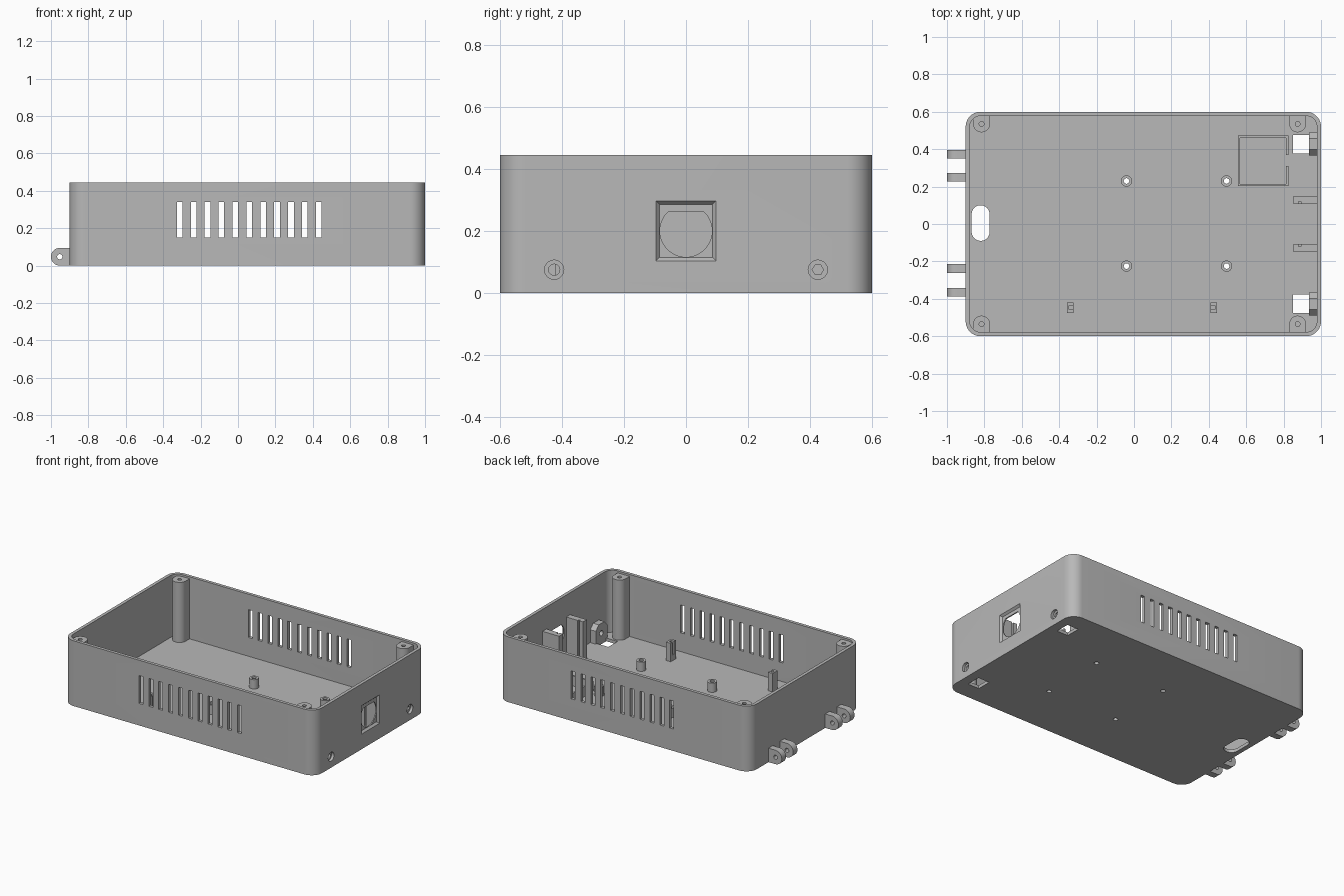
import bpy, bmesh, math
from mathutils import Vector

old = bpy.data.objects.get("Cube")
if old:
    bpy.data.objects.remove(old, do_unlink=True)

grey = bpy.data.materials.new("plain grey")
grey.use_nodes = True
COLOR = (0.48, 0.48, 0.48, 1)
grey.diffuse_color = COLOR
grey.node_tree.nodes["Principled BSDF"].inputs["Base Color"].default_value = COLOR


# 2D outlines
def rect(u0, u1, v0, v1):
    return [(u0, v0), (u1, v0), (u1, v1), (u0, v1)]


def circle(u, v, r, n=32):
    return [(u + r * math.cos(2 * math.pi * i / n), v + r * math.sin(2 * math.pi * i / n))
            for i in range(n)]


def rounded(u0, u1, v0, v1, r, n=10):
    pts = []
    corners = [(u1 - r, v1 - r), (u0 + r, v1 - r), (u0 + r, v0 + r), (u1 - r, v0 + r)]
    for k, (cu, cv) in enumerate(corners):
        for i in range(n + 1):
            a = math.pi / 2 * (k + i / n)
            pts.append((cu + r * math.cos(a), cv + r * math.sin(a)))
    return pts


def prism(name, outline, axis, a, b, taper=1.0):
    """Extrude an outline along an axis from a to b; taper scales the b end."""
    def place(u, v, w):
        return Vector({"x": (w, u, v), "y": (u, w, v), "z": (u, v, w)}[axis])
    cu = sum(p[0] for p in outline) / len(outline)
    cv = sum(p[1] for p in outline) / len(outline)
    bm = bmesh.new()
    lo = [bm.verts.new(place(u, v, a)) for u, v in outline]
    hi = [bm.verts.new(place(cu + (u - cu) * taper, cv + (v - cv) * taper, b))
          for u, v in outline]
    bm.faces.new(lo)
    bm.faces.new(hi)
    for i in range(len(lo)):
        j = (i + 1) % len(lo)
        bm.faces.new((lo[i], lo[j], hi[j], hi[i]))
    bmesh.ops.recalc_face_normals(bm, faces=bm.faces)
    mesh = bpy.data.meshes.new(name)
    bm.to_mesh(mesh)
    bm.free()
    mesh.materials.append(grey)
    obj = bpy.data.objects.new(name, mesh)
    bpy.context.collection.objects.link(obj)
    return obj


def combine(obj, others, operation="DIFFERENCE"):
    """Apply a boolean with each helper, then remove the helper."""
    bpy.context.view_layer.objects.active = obj
    for other in others:
        other.hide_render = True
        mod = obj.modifiers.new("boolean", "BOOLEAN")
        mod.operation = operation
        mod.solver = "EXACT"
        mod.object = other
        bpy.ops.object.modifier_apply(modifier=mod.name)
        bpy.data.objects.remove(other, do_unlink=True)
    return obj


HEIGHT, FLOOR, WALL = 0.445, 0.022, 0.022
STANDOFFS = [(x, y) for x in (-0.04, 0.495) for y in (-0.225, 0.23)]

# Open tray shell
case = prism("case_shell", rounded(-0.9, 1, -0.6, 0.6, 0.08), "z", 0, HEIGHT)
cuts = [prism("cavity", rounded(-0.9 + WALL, 1 - WALL, -0.6 + WALL, 0.6 - WALL, 0.058),
              "z", FLOOR, 0.6)]

# Vent slots through both long walls
for i in range(11):
    x = -0.312 + i * 0.0744
    cuts.append(prism("slot", rect(x - 0.015, x + 0.015, 0.15, 0.34), "y", -0.7, 0.7))

# Floor openings: cable slot, standoff holes, latch holes
cuts.append(prism("cable_slot", rounded(-0.868, -0.772, -0.09, 0.1, 0.0475), "z", -0.1, 0.1))
for x, y in STANDOFFS:
    cuts.append(prism("hole", circle(x, y, 0.015, 24), "z", -0.1, 0.1))
for s in (-1, 1):
    cuts.append(prism("latch_hole", rect(0.85, 0.936, s * 0.427 - 0.05, s * 0.427 + 0.05),
                      "z", -0.1, 0.1))
    cuts.append(prism("screw_hole", circle(s * 0.425, 0.075, 0.031), "x", 0.9, 1.1))

# Bevelled square window with a flat-topped round opening
cuts.append(prism("bevel", rect(-0.0975, 0.0975, 0.1025, 0.2975), "x", 1.0005, 0.986, 0.87))
flat_circle = [(u, min(v, 0.262)) for u, v in circle(0, 0.2, 0.084, 48)]
low = [p for p in flat_circle if p[1] < 0.262]
edge = math.sqrt(0.084 ** 2 - 0.062 ** 2)
low.sort(key=lambda p: (math.atan2(p[1] - 0.2, p[0]) - math.pi / 2) % (2 * math.pi))
cuts.append(prism("round_opening", [(-edge, 0.262)] + low + [(edge, 0.262)], "x", 0.9, 1.1))
combine(case, cuts)

# Corner screw posts
for x in (-0.815, 0.875):
    for s in (-1, 1):
        y = s * 0.535
        post = prism("corner_post", circle(x, y, 0.045), "z", 0.01, 0.432)
        web = prism("web", rect(x - 0.045, x + 0.045, min(y, s * 0.583), max(y, s * 0.583)),
                    "z", 0.01, 0.432)
        combine(post, [web], "UNION")
        combine(post, [prism("hole", circle(x, y, 0.013, 20), "z", 0.2, 0.6)])

# Board standoffs
for x, y in STANDOFFS:
    standoff = prism("standoff", circle(x, y, 0.03), "z", 0.015, 0.085)
    combine(standoff, [prism("hole", circle(x, y, 0.015, 24), "z", -0.1, 0.2)])

# Slotted board clips facing each other
for x, s in ((-0.342, 1), (0.427, -1)):
    clip = prism("board_clip", rect(x - 0.0175, x + 0.0175, -0.475, -0.42), "z", 0.015, 0.148)
    inner, outer = x - s * 0.006, x + s * 0.03
    combine(clip, [prism("slot", rect(min(inner, outer), max(inner, outer), -0.457, -0.437),
                         "z", 0.06, 0.3)])

# Tall brackets beside the window, notched on the inner side
for s in (-1, 1):
    y = 0.128 * s
    bracket = prism("window_bracket", rect(0.853, 0.985, y - 0.021, y + 0.021),
                    "z", 0.015, 0.295)
    combine(bracket, [prism("notch", rect(0.88, 0.892, s * 0.128 - s * 0.03, s * 0.12)
                            if s > 0 else rect(0.88, 0.892, -0.12, -0.098), "z", 0.05, 0.4)])

# Latch blocks with peaked tops behind the screw holes
for s in (-1, 1):
    y = s * 0.427
    outline = [(y - 0.062, 0.015), (y + 0.062, 0.015), (y + 0.062, 0.11),
               (y + 0.03, 0.142), (y - 0.03, 0.142), (y - 0.062, 0.11)]
    block = prism("latch_block", outline, "x", 0.936, 0.982)
    hole = circle(s * 0.425, 0.075, 0.018, 6 if s > 0 else 24)
    combine(block, [prism("hole", hole, "x", 0.9, 1.1)])

# Thin-walled component bay with a gap in one side
bay = prism("component_bay", rect(0.555, 0.825, 0.203, 0.473), "z", 0.015, 0.09)
combine(bay, [prism("inside", rect(0.567, 0.813, 0.215, 0.461), "z", 0, 0.2),
              prism("gap", rect(0.8, 0.9, 0.31, 0.37), "z", 0, 0.2)])

# Hinge ears on the short side
for y in (-0.365, -0.238, 0.25, 0.373):
    r = 0.0475
    arc = [(-1 + r - r * math.sin(a), r + r * math.cos(a))
           for a in [math.pi * i / 16 for i in range(17)]]
    ear = prism("hinge_ear", arc + [(-0.89, 0), (-0.89, 2 * r)], "y", y - 0.023, y + 0.023)
    combine(ear, [prism("hole", circle(-0.953, r, 0.014, 20), "y", y - 0.1, y + 0.1)])

# Smooth curved walls, keep hard edges
bpy.ops.object.select_all(action="DESELECT")
for obj in bpy.context.scene.objects:
    if obj.type == "MESH" and grey.name in obj.data.materials:
        obj.select_set(True)
        bpy.context.view_layer.objects.active = obj
bpy.ops.object.shade_smooth_by_angle(angle=math.radians(30))
